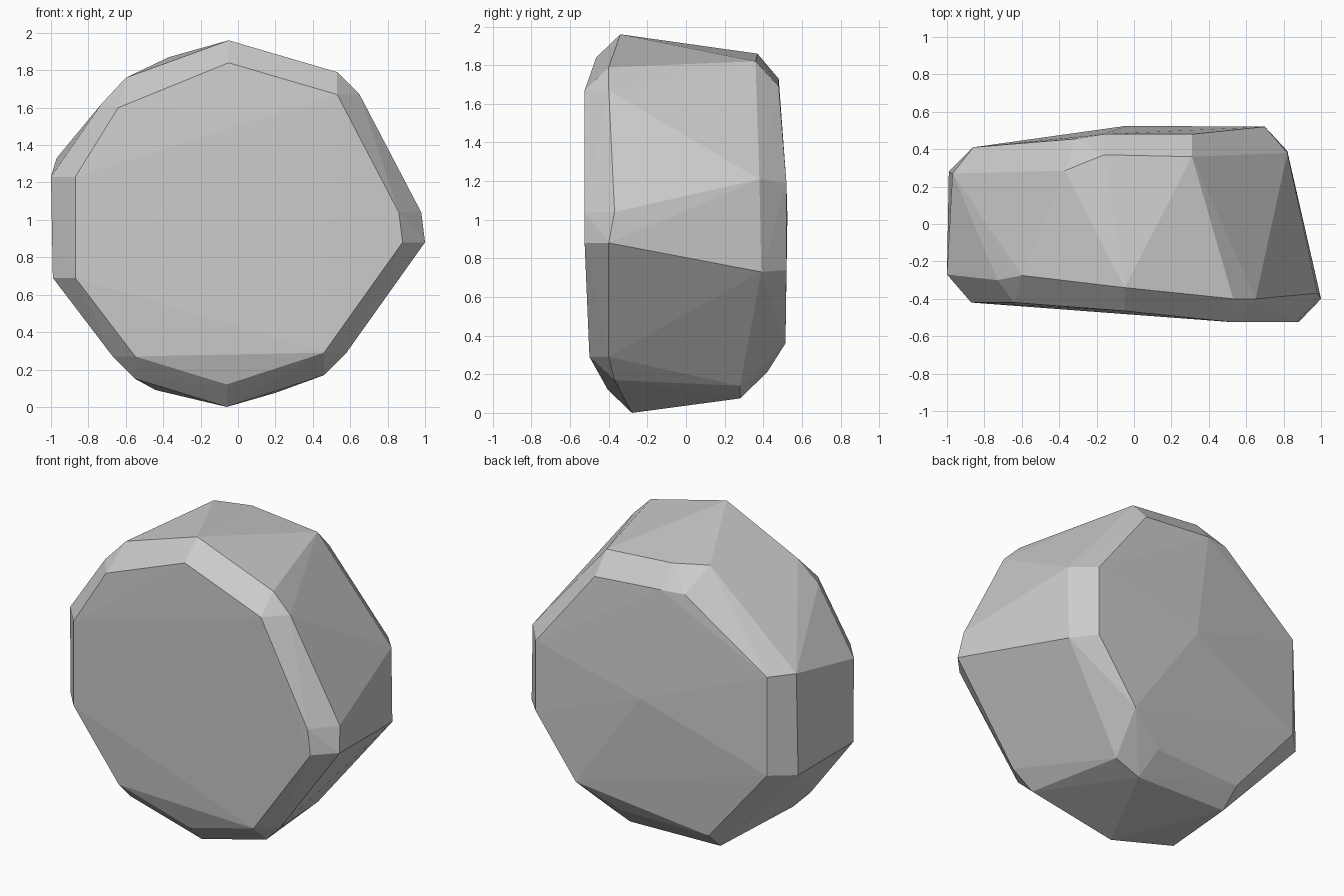
import bpy, bmesh

# Chamfered boulder: outline loops from front to back, wrapped by a convex hull
front_face = [(-.87, -.42, .69), (-.87, -.42, 1.23), (-.64, -.42, 1.6), (-.05, -.465, 1.84),
              (.53, -.525, 1.67), (.86, -.525, 1.04), (.88, -.525, .88), (.46, -.5, .29),
              (-.06, -.405, .12), (-.55, -.42, .27)]
front_rim = [(-.99, -.28, .69), (-1, -.27, 1.23), (-.73, -.3, 1.62), (-.6, -.275, 1.76),
             (-.05, -.34, 1.96), (.53, -.4, 1.79), (.65, -.4, 1.67), (.98, -.37, 1.04),
             (1, -.4, .88), (.58, -.4, .29), (.46, -.37, .17), (-.06, -.28, 0),
             (-.55, -.3, .15), (-.67, -.3, .27)]
back_rim = [(-.99, .28, .69), (-.97, .27, 1.33), (-.37, .285, 1.87), (-.16, .37, 1.86),
            (.31, .36, 1.82), (.82, .38, 1.21), (.82, .39, .73), (.5, .39, .4),
            (.37, .28, .14), (.2, .28, .075), (-.44, .28, .09)]
back_face = [(-.86, .41, .7), (-.86, .41, 1.33), (-.31, .455, 1.73), (-.16, .48, 1.73),
             (.31, .48, 1.69), (.7, .52, 1.19), (.7, .52, .74), (.42, .515, .36),
             (.17, .42, .21), (-.44, .4, .2), (-.04, .525, 1.02)]

bm = bmesh.new()
for loop in (front_face, front_rim, back_rim, back_face):
    for p in loop:
        bm.verts.new(p)
hull = bmesh.ops.convex_hull(bm, input=bm.verts)
loose = [v for v in bm.verts if not v.link_faces]
bmesh.ops.delete(bm, geom=loose, context='VERTS')
bmesh.ops.recalc_face_normals(bm, faces=bm.faces)

mesh = bpy.data.meshes.new("boulder")
bm.to_mesh(mesh)
bm.free()
boulder = bpy.data.objects.new("boulder", mesh)
bpy.context.collection.objects.link(boulder)
